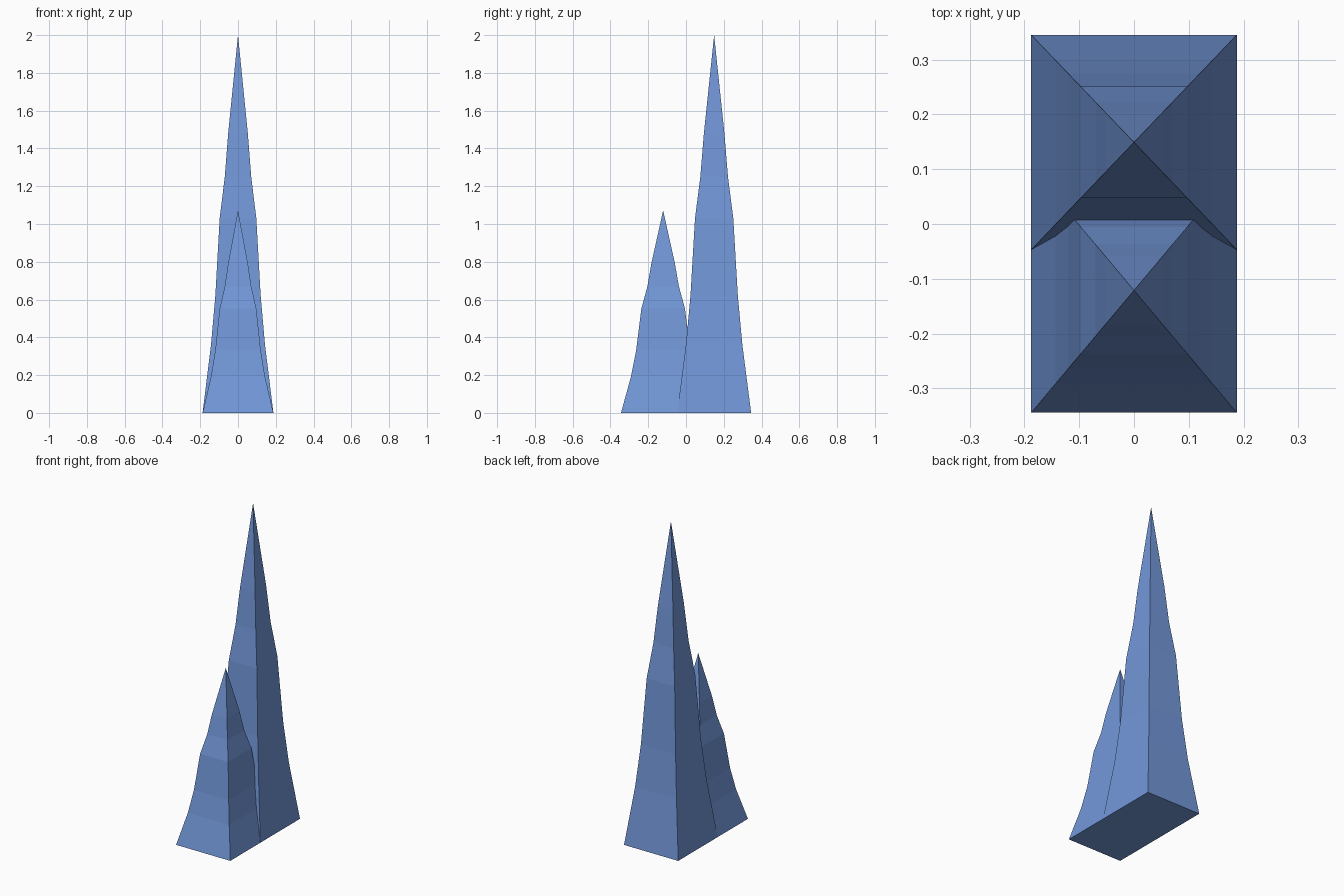
import bpy, bmesh

if "Cube" in bpy.data.objects:
    bpy.data.objects.remove(bpy.data.objects["Cube"])

# One flat blue for both spires
blue = bpy.data.materials.new("crystal_blue")
blue.diffuse_color = (0.17, 0.31, 0.69, 1)
blue.use_nodes = True
blue.node_tree.nodes["Principled BSDF"].inputs["Base Color"].default_value = blue.diffuse_color

# Shared outline: (half width, height), ending in a point
PROFILE = [(0.1875, 0), (0.143, 0.36), (0.12, 0.62), (0.097, 1.03), (0.07, 1.25), (0.052, 1.48)]
TIP = 2.0


def spire(name, y, y_scale, z_scale):
    bm = bmesh.new()
    rings = [[bm.verts.new((sx * r, y + sy * r * y_scale, z * z_scale))
              for sx, sy in ((-1, -1), (1, -1), (1, 1), (-1, 1))] for r, z in PROFILE]
    tip = bm.verts.new((0, y, TIP * z_scale))
    bm.faces.new(rings[0][::-1])
    for i in range(4):
        j = (i + 1) % 4
        for a, b in zip(rings, rings[1:]):
            bm.faces.new((a[i], a[j], b[j], b[i]))
        bm.faces.new((rings[-1][i], rings[-1][j], tip))
    mesh = bpy.data.meshes.new(name)
    bm.to_mesh(mesh)
    bm.free()
    mesh.materials.append(blue)
    bpy.context.collection.objects.link(bpy.data.objects.new(name, mesh))


# Tall spire at the back, short one in front running into it
spire("tall_spire", 0.149, 1.045, 1.0)
spire("short_spire", -0.121, 1.19, 0.536)
